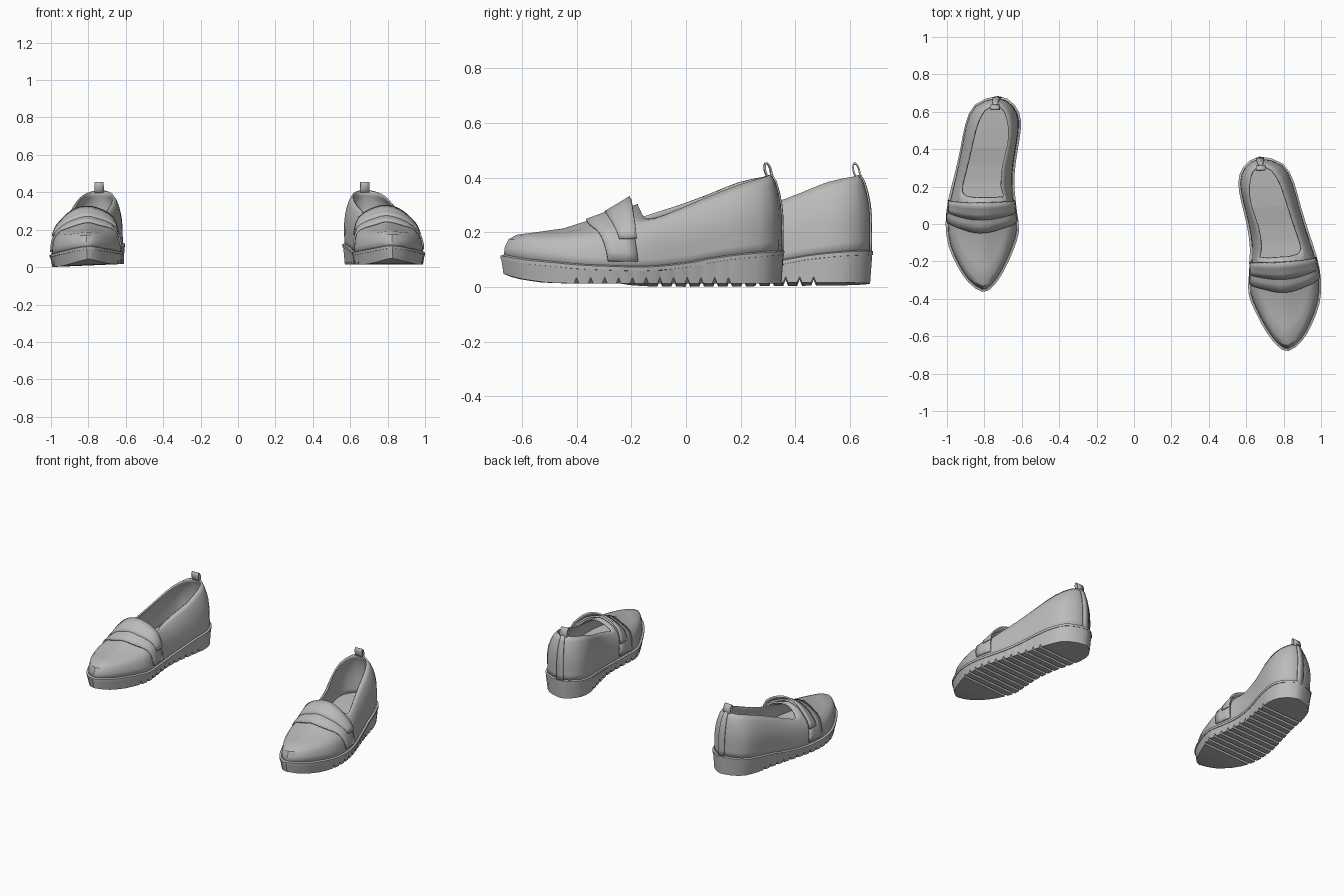
import bpy
import bmesh
import math
from mathutils import Vector, Matrix
from mathutils.bvhtree import BVHTree

cube = bpy.data.objects.get("Cube")
if cube:
    bpy.data.objects.remove(cube, do_unlink=True)

grey = bpy.data.materials.new("grey leather")
grey.use_nodes = True
grey.diffuse_color = (0.5, 0.5, 0.5, 1)
grey.node_tree.nodes["Principled BSDF"].inputs["Base Color"].default_value = (0.5, 0.5, 0.5, 1)

# Sole outline, from the toe round the outer side to the heel and back
OUTLINE = [(.035, -.52), (.11, -.47), (.165, -.39), (.215, -.28), (.232, -.16), (.218, -.03),
           (.185, .1), (.152, .24), (.125, .37), (.075, .475), (-.048, .522), (-.135, .475),
           (-.168, .39), (-.157, .28), (-.137, .16), (-.13, .04), (-.145, -.1), (-.155, -.2),
           (-.125, -.3), (-.075, -.41), (-.02, -.49)]
# Edge of the foot opening, one point for each outline point
RIM = [(.03, -.02, .29), (.05, -.02, .29), (.07, -.02, .285), (.1, -.015, .27), (.135, 0, .24),
       (.14, .04, .24), (.12, .12, .27), (.09, .24, .32), (.06, .36, .365), (.015, .45, .39),
       (-.045, .475, .4), (-.095, .45, .39), (-.12, .36, .37), (-.115, .26, .33), (-.085, .15, .29),
       (-.075, .04, .255), (-.09, -.01, .24), (-.07, -.015, .26), (-.04, -.02, .275),
       (-.01, -.02, .285), (.01, -.02, .29)]
N, HEEL, SUB = len(OUTLINE), 10, 2

# Upper wall profiles: (inward share, upward share) per row
TOE = [(0, 0), (.01, .2), (.04, .35), (.1, .43), (.25, .48), (.45, .55), (.7, .75), (1, 1)]
BALL = [(0, 0), (.03, .2), (.1, .4), (.22, .56), (.38, .7), (.58, .82), (.8, .93), (1, 1)]
BACK = [(0, 0), (0, .15), (-.02, .32), (0, .48), (.1, .62), (.3, .76), (.6, .9), (1, 1)]

WELT = [(-.52, .105), (-.44, .09), (-.24, .07), (-.04, .063), (.06, .066), (.16, .078),
        (.26, .098), (.36, .11), (.52, .123)]
BOTTOM = [(-.52, .035), (-.47, .018), (-.38, .004), (-.3, 0), (.52, 0)]


def interp(table, v):
    if v <= table[0][0]:
        return table[0][1]
    for (a, p), (b, q) in zip(table, table[1:]):
        if v <= b:
            return p + (q - p) * (v - a) / max(b - a, 1e-9)
    return table[-1][1]


def spline(points, t):
    i, f = math.floor(t), t - math.floor(t)
    a, b, c, d = (Vector(points[(i + k) % N]) for k in (-1, 0, 1, 2))
    return b + f * ((c - a) / 2 + f * ((a - 2.5 * b + 2 * c - d / 2) + f * (1.5 * b - 1.5 * c + (d - a) / 2)))


def edge(t, offset):
    """Outline point moved outward by offset."""
    p = spline(OUTLINE, t)
    d = spline(OUTLINE, t + .05) - spline(OUTLINE, t - .05)
    return p + Vector((d.y, -d.x)).normalized() * offset


def surface(t, row):
    """Point on the upper at outline position t."""
    b, r = edge(t, -.008), spline(RIM, t)
    w = [interp([(-.45, 1), (-.1, 0)], b.y), 0, interp([(-.1, 0), (.2, 1)], b.y)]
    w[1] = 1 - w[0] - w[2]
    f, g = (sum(k * prof[row][c] for k, prof in zip(w, (TOE, BALL, BACK))) for c in (0, 1))
    z0 = interp(WELT, b.y) - .01
    return (b.x + (r.x - b.x) * f, b.y + (r.y - b.y) * f, z0 + (r.z - z0) * g)


def grid(rows, closed=False):
    """Quad mesh through rows of points."""
    n = len(rows[0])
    verts = [tuple(p) for row in rows for p in row]
    faces = []
    for j in range(len(rows) - 1):
        for i in range(n if closed else n - 1):
            k = (i + 1) % n
            faces.append((j * n + i, j * n + k, j * n + n + k, j * n + n + i))
    return verts, faces


def outline_side(reverse):
    ts = range((N - HEEL) * 4 + 1) if reverse else range(HEEL * 4 + 1)
    return sorted((p.y, p.x) for p in (spline(OUTLINE, -t / 4 if reverse else t / 4) for t in ts))


OUTER, INNER = outline_side(False), outline_side(True)


def width(y, shrink):
    a, b = interp(INNER, y), interp(OUTER, y)
    s = min(shrink, (b - a) / 2)
    return a + s, b - s


# Upper
ts = [i / SUB for i in range(N * SUB)]
upper = grid([[surface(t, r) for t in ts] for r in range(len(TOE))], True)
tree = BVHTree.FromPolygons(*upper)

# Welt
welt = grid([[(*edge(t, o), interp(WELT, edge(t, 0).y) + h) for t in ts]
             for o, h in ((-.015, -.02), (.002, -.018), (.003, -.004), (-.014, .002))], True)

# Sole with cross grooves
stations = [(-.52 + d, 0) for d in (0, .004, .014, .035, .065, .1, .15, .2)]
for i in range(12):
    y = -.26 + .052 * i
    stations += [(y - .009, 0), (y, .022), (y + .009, 0)]
stations += [(.522 - d, 0) for d in (.16, .11, .075, .04, .018, .005, 0)]
rows, insole_rows = [], []
for y, cut in stations:
    a, b = width(y, .001)
    c, d = width(y, .009)
    zb, zt = interp(BOTTOM, y) + cut, interp(WELT, y)
    rows.append([(c, y * .985, zb), (a, y, zt - .018), (b, y, zt - .018), (d, y * .985, zb)])
    c, d = width(y, .014)
    insole_rows.append([(d, y * .97, zt + .008), (c, y * .97, zt + .008)])
sole = grid(rows, True)
insole = grid(insole_rows)


# Straps wrapped over the instep
def strap(lo, hi, front, back, lift_front, lift_back):
    out, last = [], .15
    for j in range(4):
        f, line = j / 3, []
        for i in range(17):
            a = math.radians(lo + (hi - lo) * i / 16)
            top = max(0, math.sin(a)) ** 2
            y0, y1 = (side + (mid - side) * top for side, mid in (front, back))
            o = Vector((.04, y0 + (y1 - y0) * f, .055))
            d = Vector((math.cos(a), 0, math.sin(a)))
            hit = tree.ray_cast(o + d * .03, d)
            last = hit[3] + .03 if hit[0] else last
            line.append(o + d * (last + lift_front + (lift_back - lift_front) * f * top))
        out.append(line)
    return grid(out[::-1])


saddle = strap(8, 172, (-.14, -.21), (-.03, -.07), .01, .016)
band = strap(32, 150, (-.085, -.14), (-.03, -.05), .016, .04)

# Heel strip and pull loop
strip = grid([[Vector(surface(HEEL + k, r)) + Vector((0, .007, 0)) for k in (-.22, 0, .22)]
              for r in range(len(BACK))])
loop = []
for x in (-.07, -.02):
    loop.append([(x, .464 + .014 * math.cos(a) - .006 * math.sin(a), .414 + .03 * math.sin(a))
                 for a in (math.tau * k / 14 for k in range(14))])
pull = grid(loop, True)

PARTS = [("upper", upper, .01), ("welt", welt, 0), ("sole", sole, 0), ("insole", insole, 0),
         ("saddle_strap", saddle, .01), ("instep_band", band, .01),
         ("heel_strip", strip, .006), ("pull_loop", pull, .006)]


def build(name, geometry, thick, side, sign, place):
    bm = bmesh.new()
    vs = [bm.verts.new((v[0] * sign, v[1], v[2])) for v in geometry[0]]
    for f in geometry[1]:
        bm.faces.new([vs[i] for i in (f if sign > 0 else f[::-1])])
    if name == "sole":
        bmesh.ops.remove_doubles(bm, verts=bm.verts, dist=.0002)
        bmesh.ops.recalc_face_normals(bm, faces=bm.faces)
    me = bpy.data.meshes.new(name)
    bm.to_mesh(me)
    bm.free()
    me.materials.append(grey)
    ob = bpy.data.objects.new(side + "_" + name, me)
    bpy.context.collection.objects.link(ob)
    ob.matrix_world = place
    if thick:
        mod = ob.modifiers.new("thickness", "SOLIDIFY")
        mod.thickness, mod.offset = thick, -1
    bpy.ops.object.select_all(action="DESELECT")
    ob.select_set(True)
    bpy.context.view_layer.objects.active = ob
    bpy.ops.object.shade_smooth_by_angle(angle=math.radians(32))


left = Matrix.Translation((.755, -.16, .013)) @ Matrix.Rotation(math.radians(4), 4, "Z")
right = Matrix.Translation((-.77, .16, .01)) @ Matrix.Rotation(math.radians(-2.4), 4, "Y")
for part in PARTS:
    build(*part, "left", 1, left)
    build(*part, "right", -1, right)
